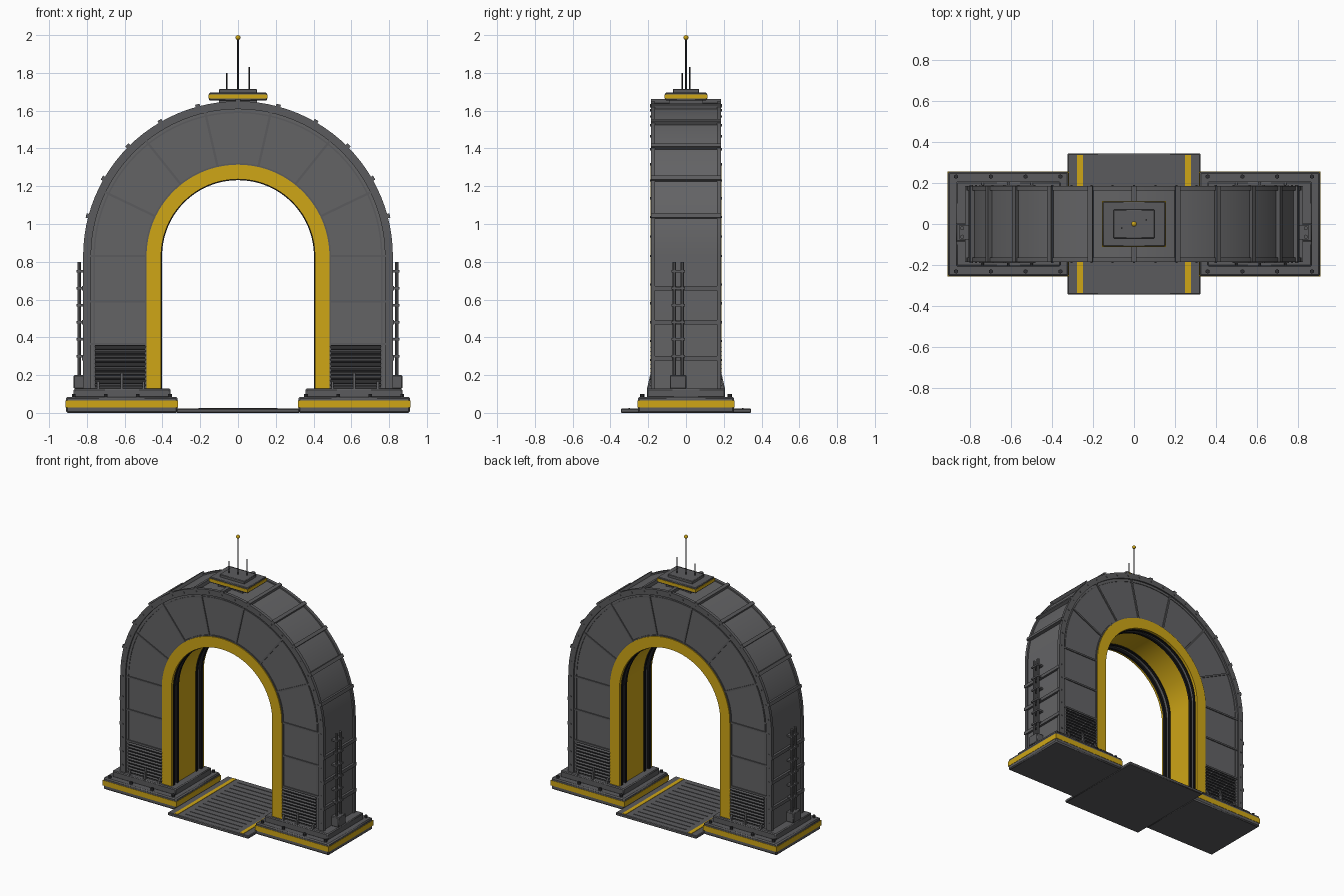
import bpy, bmesh, math
from mathutils import Matrix, Vector

if "Cube" in bpy.data.objects:
    bpy.data.objects.remove(bpy.data.objects["Cube"])


def material(name, rgb):
    m = bpy.data.materials.new(name)
    m.diffuse_color = (*rgb, 1)
    m.use_nodes = True
    m.node_tree.nodes["Principled BSDF"].inputs["Base Color"].default_value = m.diffuse_color
    return m


PANEL = material("panel grey", (0.125, 0.125, 0.13))
FRAME = material("frame grey", (0.105, 0.105, 0.11))
YELLOW = material("warning yellow", (0.62, 0.38, 0.008))
BLACK = material("black", (0.008, 0.008, 0.009))
DARK = material("dark metal", (0.03, 0.03, 0.033))
CZ = 0.83          # height of the arch centre
FOOT = 0.125       # bottom of the arch legs


def finish(name, bm, mat):
    bmesh.ops.recalc_face_normals(bm, faces=bm.faces)
    me = bpy.data.meshes.new(name)
    bm.to_mesh(bm_target := me)
    bm.free()
    me.materials.append(mat)
    me.shade_smooth()
    me.set_sharp_from_angle(angle=math.radians(30))
    ob = bpy.data.objects.new(name, me)
    bpy.context.collection.objects.link(ob)
    return ob


def add_box(bm, x0, x1, y0, y1, z0, z1, rot=None):
    m = Matrix.Translation(((x0 + x1) / 2, (y0 + y1) / 2, (z0 + z1) / 2))
    m = m @ Matrix.Diagonal((abs(x1 - x0), abs(y1 - y0), abs(z1 - z0), 1))
    bmesh.ops.create_cube(bm, size=1, matrix=(rot @ m) if rot else m)


def boxes(name, mat, items, bevel=0):
    bm = bmesh.new()
    for it in items:
        add_box(bm, *it)
    ob = finish(name, bm, mat)
    if bevel:
        b = ob.modifiers.new("bevel", 'BEVEL')
        b.width, b.segments = bevel, 1
    return ob


def rods(name, mat, items, n=10):
    """Each item: start, end, radius."""
    bm = bmesh.new()
    for a, b, r in items:
        a, b = Vector(a), Vector(b)
        q = (b - a).to_track_quat('Z', 'Y').to_matrix().to_4x4()
        bmesh.ops.create_cone(bm, cap_ends=True, segments=n, radius1=r, radius2=r,
                              depth=(b - a).length, matrix=Matrix.Translation((a + b) / 2) @ q)
    return finish(name, bm, mat)


def arch(name, mat, r0, r1, y0, y1, n=48):
    """Horseshoe band between two radii, with straight legs."""
    bm = bmesh.new()
    path = [(1, 0, FOOT)]
    path += [(math.cos(math.pi * i / n), math.sin(math.pi * i / n), CZ) for i in range(n + 1)]
    path.append((-1, 0, FOOT))
    rings = [[bm.verts.new((c * r, y, z + s * r)) for r, y in
              ((r0, y0), (r1, y0), (r1, y1), (r0, y1))] for c, s, z in path]
    for a, b in zip(rings, rings[1:]):
        for k in range(4):
            bm.faces.new((a[k], a[(k + 1) % 4], b[(k + 1) % 4], b[k]))
    bm.faces.new(rings[0])
    bm.faces.new(rings[-1])
    return finish(name, bm, mat)


def spin(deg):
    """Turns a part lying along +x about the arch centre."""
    return Matrix.Translation((0, 0, CZ)) @ Matrix.Rotation(-math.radians(deg), 4, 'Y')


# Arch body and inner lining
arch("arch_body", PANEL, 0.42, 0.81, -0.175, 0.175)
arch("inner_lining", YELLOW, 0.412, 0.425, -0.1, 0.1)
for s, side in ((-1, "front"), (1, "back")):
    arch(side + "_outer_rim", FRAME, 0.778, 0.82, *sorted((s * 0.163, s * 0.186)))
    arch(side + "_yellow_trim", YELLOW, 0.407, 0.484, *sorted((s * 0.168, s * 0.187)))
    arch(side + "_trim_lip", FRAME, 0.484, 0.492, *sorted((s * 0.168, s * 0.181)))
    arch(side + "_black_seal", BLACK, 0.402, 0.425, *sorted((s * 0.15, s * 0.168)))
    arch(side + "_inner_seal", BLACK, 0.405, 0.425, *sorted((s * 0.1, s * 0.118)))
    arch(side + "_panel_edge", FRAME, 0.757, 0.765, *sorted((s * 0.17, s * 0.179)))

    # Panel dividers, radial on the arch and level on the legs
    bm = bmesh.new()
    ys = sorted((s * 0.17, s * 0.182))
    for i in range(8):
        add_box(bm, 0.485, 0.785, *ys, -0.006, 0.006, spin(i * 180 / 7))
    for sx in (-1, 1):
        for z in (0.59, 0.365):
            add_box(bm, sx * 0.485, sx * 0.785, *ys, z - 0.006, z + 0.006)
    finish(side + "_panel_dividers", bm, FRAME)

    # Rim bolts
    bolts = []
    for i in range(25):
        a = math.pi * i / 24
        bolts.append((0.8 * math.cos(a), CZ + 0.8 * math.sin(a)))
    bolts += [(sx * 0.8, 0.18 + 0.1 * k) for sx in (-1, 1) for k in range(6)]
    rods(side + "_rim_bolts", FRAME,
         [((x, s * 0.18, z), (x, s * 0.19, z), 0.006) for x, z in bolts], 6)

    # Vents: black back plate with louvre slats, and gussets on the base
    boxes(side + "_vent_back", BLACK, [(sx * 0.487, sx * 0.758, s * 0.17, s * 0.179, 0.135, 0.36)
                                       for sx in (-1, 1)])
    bm = bmesh.new()
    for sx in (-1, 1):
        for k in range(10):
            m = Matrix.Translation((sx * 0.622, s * 0.182, 0.146 + k * 0.0225))
            add_box(bm, -0.136, 0.136, -0.007, 0.007, -0.004, 0.004,
                    m @ Matrix.Rotation(s * -0.5, 4, 'X'))
    finish(side + "_vent_slats", bm, FRAME)
    bm = bmesh.new()
    for sx in (-1, 1):
        for gx in (0.5, 0.615, 0.74):
            h = 0.21 if gx == 0.615 else 0.165
            tri = [[bm.verts.new((sx * gx + d, s * y, z)) for y, z in
                    ((0.175, 0.125), (0.207, 0.125), (0.188, h), (0.175, h))]
                   for d in (-0.006, 0.006)]
            bm.faces.new(tri[0])
            bm.faces.new(tri[1])
            for k in range(4):
                j = (k + 1) % 4
                bm.faces.new((tri[0][k], tri[0][j], tri[1][j], tri[1][k]))
    finish(side + "_gussets", bm, FRAME)

# Cross ribs over the outside
bm = bmesh.new()
for i in range(1, 12):
    add_box(bm, 0.8, 0.832, -0.186, 0.186, -0.012, 0.012, spin(i * 15))
for sx in (-1, 1):
    for z in (0.29, 0.48, 0.66):
        add_box(bm, sx * 0.8, sx * 0.826, -0.186, 0.186, z - 0.012, z + 0.012)
finish("cross_ribs", bm, FRAME)

for sx, side in ((-1, "left"), (1, "right")):
    # Stepped foot with a yellow band
    boxes(side + "_foot", FRAME, [(sx * 0.32, sx * 0.91, -0.255, 0.255, 0, 0.085)], 0.008)
    boxes(side + "_foot_band", YELLOW, [(sx * 0.318, sx * 0.912, -0.257, 0.257, 0.028, 0.065)])
    boxes(side + "_foot_step", FRAME, [(sx * 0.358, sx * 0.87, -0.207, 0.207, 0.08, 0.128)], 0.006)
    rods(side + "_foot_bolts", DARK, [((sx * x, y, 0.08), (sx * x, y, 0.1), 0.011)
                                      for x in (0.36, 0.53, 0.70, 0.87) for y in (-0.232, 0.232)], 6)
    # Conduits with clamps and junction box
    rods(side + "_conduits", FRAME, [((sx * 0.84, y, 0.18), (sx * 0.84, y, 0.80), 0.01)
                                     for y in (-0.062, -0.02)])
    boxes(side + "_conduit_clamps", FRAME, [(sx * 0.81, sx * 0.854, -0.077, -0.005, z - 0.006, z + 0.006)
                                            for z in (0.30, 0.39, 0.48, 0.57, 0.66, 0.75)])
    boxes(side + "_junction_box", FRAME, [(sx * 0.81, sx * 0.87, -0.085, 0.002, 0.128, 0.2)], 0.004)

# Walkway with stripes and tread ridges
boxes("walkway", FRAME, [(-0.325, 0.325, -0.345, 0.345, 0, 0.022)], 0.004)
boxes("walkway_stripes", YELLOW, [(sx * 0.25, sx * 0.278, -0.338, 0.338, 0.02, 0.0245) for sx in (-1, 1)])
boxes("walkway_treads", FRAME, [(-0.21, 0.21, y * 0.05 - 0.004, y * 0.05 + 0.004, 0.02, 0.025)
                                for y in range(-6, 7)])

# Roof platform and antennas
boxes("roof_mount", FRAME, [(-0.1, 0.1, -0.09, 0.09, 1.62, 1.66)])
boxes("roof_platform", FRAME, [(-0.153, 0.153, -0.11, 0.11, 1.654, 1.695)], 0.004)
boxes("roof_platform_band", YELLOW, [(-0.156, 0.156, -0.113, 0.113, 1.664, 1.685)])
boxes("roof_plate", FRAME, [(-0.1, 0.1, -0.07, 0.07, 1.69, 1.714)], 0.003)
rods("antennas", DARK, [((0, 0, 1.71), (0, 0, 1.985), 0.005),
                        ((-0.06, -0.02, 1.71), (-0.06, -0.02, 1.80), 0.0035),
                        ((0.06, 0.02, 1.71), (0.06, 0.02, 1.83), 0.0035)], 8)
bm = bmesh.new()
bmesh.ops.create_uvsphere(bm, u_segments=12, v_segments=8, radius=0.013,
                          matrix=Matrix.Translation((0, 0, 1.987)))
finish("antenna_tip", bm, YELLOW)
